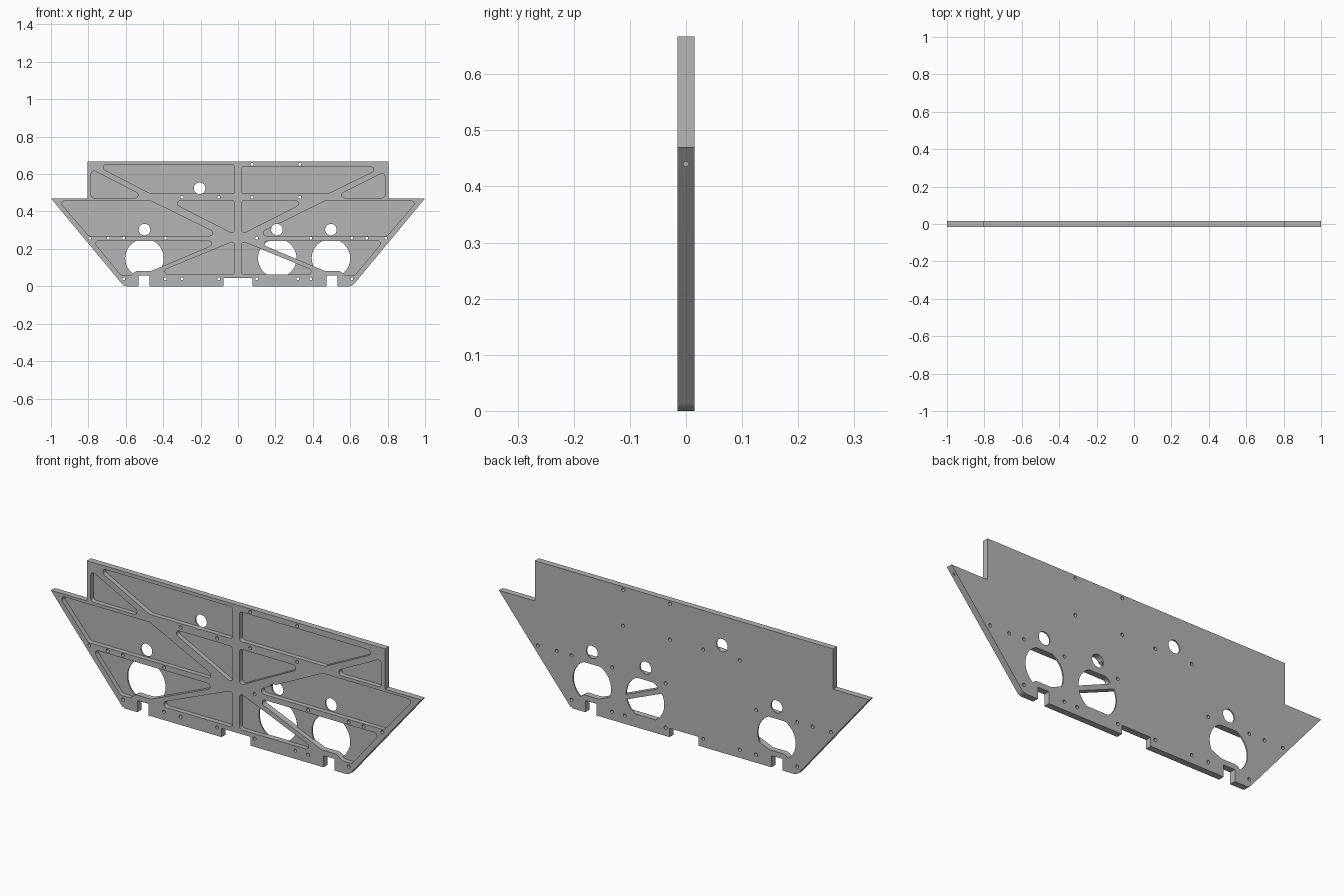
import bpy
import bmesh
import math
from mathutils import Matrix, Vector

if "Cube" in bpy.data.objects:
    bpy.data.objects.remove(bpy.data.objects["Cube"], do_unlink=True)

HALF = 0.015      # half the plate thickness
FLOOR = 0.008     # depth coordinate of the pocket floors
ROUND = 0.015     # pocket corner radius
THROUGH = 0.04    # half length of cutters that pass right through


def mirror(points):
    return [(-x, *rest) for x, *rest in points]


def fillet(points, radius, steps=6):
    """Round each corner; a third value on a point overrides the radius."""
    result = []
    for i, point in enumerate(points):
        r = point[2] if len(point) > 2 else radius
        p = Vector(point[:2])
        if r == 0:
            result.append(p)
            continue
        a = (Vector(points[i - 1][:2]) - p).normalized()
        b = (Vector(points[(i + 1) % len(points)][:2]) - p).normalized()
        half = a.angle(b) / 2
        centre = p + (a + b).normalized() * (r / math.sin(half))
        start = p + a * (r / math.tan(half)) - centre
        end = p + b * (r / math.tan(half)) - centre
        sweep = math.atan2(start.cross(end), start.dot(end))
        for k in range(steps + 1):
            result.append(centre + Matrix.Rotation(sweep * k / steps, 2) @ start)
    return result


def circle(x, z, r, sides):
    return [(x + r * math.cos(math.tau * k / sides),
             z + r * math.sin(math.tau * k / sides)) for k in range(sides)]


def prisms(name, profiles, y0, y1):
    """One object holding an extruded solid for each profile."""
    bm = bmesh.new()
    for profile in profiles:
        face = bm.faces.new([bm.verts.new((x, y0, z)) for x, z in profile])
        extruded = bmesh.ops.extrude_face_region(bm, geom=[face])["geom"]
        moved = [v for v in extruded if isinstance(v, bmesh.types.BMVert)]
        bmesh.ops.translate(bm, verts=moved, vec=(0, y1 - y0, 0))
    bmesh.ops.recalc_face_normals(bm, faces=bm.faces)
    return add_object(name, bm)


def add_object(name, bm):
    mesh = bpy.data.meshes.new(name)
    bm.to_mesh(mesh)
    bm.free()
    obj = bpy.data.objects.new(name, mesh)
    bpy.context.collection.objects.link(obj)
    return obj


def combine(target, cutter, operation="DIFFERENCE"):
    """Apply a boolean and discard the cutter."""
    cutter.hide_render = True
    bpy.ops.object.select_all(action="DESELECT")
    bpy.context.view_layer.objects.active = target
    target.select_set(True)
    mod = target.modifiers.new("cut", "BOOLEAN")
    mod.operation = operation
    mod.solver = "EXACT"
    mod.object = cutter
    bpy.ops.object.modifier_apply(modifier=mod.name)
    bpy.data.objects.remove(cutter, do_unlink=True)


# Plate outline: right half, then its mirror image
half_outline = [(-0.078, 0.043), (-0.078, 0), (-0.473, 0), (-0.473, 0.057),
                (-0.533, 0.057), (-0.533, 0), (-0.61, 0, 0.035), (-1, 0.47),
                (-0.805, 0.47), (-0.805, 0.667)]
outline = half_outline + mirror(half_outline)[::-1]
plate = prisms("side_plate", [fillet(outline, 0)], -HALF, HALF)

# Pockets that are the same on both sides
paired = [
    [(-0.959, 0.457), (-0.467, 0.457), (-0.087, 0.27), (-0.798, 0.27)],
    [(-0.37, 0.457), (-0.018, 0.457), (-0.018, 0.278)],
    [(-0.777, 0.243), (-0.082, 0.243), (-0.461, 0.083), (-0.542, 0.083),
     (-0.574, 0.059), (-0.625, 0.059)],
    [(-0.451, 0.064), (-0.018, 0.064), (-0.018, 0.243)],
]
# Upper pockets that differ from side to side
single = [
    [(-0.785, 0.626), (-0.785, 0.473), (-0.488, 0.473)],
    [(0.785, 0.612), (0.785, 0.473), (0.506, 0.473)],
    [(-0.766, 0.65), (-0.018, 0.65), (-0.018, 0.495), (-0.467, 0.495)],
    [(0.018, 0.639), (0.774, 0.639), (0.48, 0.495), (0.018, 0.495)],
]
pockets = [fillet(p, ROUND) for p in paired + [mirror(p) for p in paired] + single]
combine(plate, prisms("pocket_cutter", pockets, -THROUGH, FLOOR))

# Large round windows, interrupted by the ribs
windows = prisms("window_cutter",
                 [circle(x, 0.15, 0.103, 64) for x in (-0.5, 0.21, 0.497)],
                 0, THROUGH)
combine(windows, prisms("window_limit", pockets, -THROUGH, 2 * THROUGH), "INTERSECT")
combine(plate, windows)

# Medium holes and small screw holes
holes = [circle(x, z, 0.031, 32) for x, z in
         ((-0.205, 0.524), (-0.5, 0.303), (0.208, 0.303), (0.497, 0.303))]
screw_rows = {
    0.652: (0.076, 0.33),
    0.476: (-0.3, -0.103, 0.076, 0.33),
    0.257: (-0.793, -0.694, -0.611, -0.389, 0.1, 0.389, 0.608, 0.688, 0.79),
    0.04: (-0.611, -0.389, -0.3, -0.103, 0.1, 0.32, 0.389, 0.608),
}
for z, row in screw_rows.items():
    holes += [circle(x, z, 0.008, 16) for x in row]
combine(plate, prisms("hole_cutter", holes, -THROUGH, THROUGH))

# Small blind holes drilled into the slanted ends
bm = bmesh.new()
for x in (-0.975, 0.975):
    place = Matrix.Translation((x, 0, 0.44)) @ Matrix.Rotation(math.pi / 2, 4, "Y")
    bmesh.ops.create_cone(bm, cap_ends=True, segments=12, radius1=0.0045,
                          radius2=0.0045, depth=0.05, matrix=place)
combine(plate, add_object("end_drill", bm))

# Grey metal
metal = bpy.data.materials.new("grey_metal")
metal.use_nodes = True
grey = (0.46, 0.46, 0.46, 1)
metal.diffuse_color = grey
metal.node_tree.nodes["Principled BSDF"].inputs["Base Color"].default_value = grey
plate.data.materials.clear()
plate.data.materials.append(metal)
for face in plate.data.polygons:
    face.material_index = 0

bpy.ops.object.select_all(action="DESELECT")
bpy.context.view_layer.objects.active = plate
plate.select_set(True)
bpy.ops.object.shade_smooth_by_angle(angle=math.radians(30))
